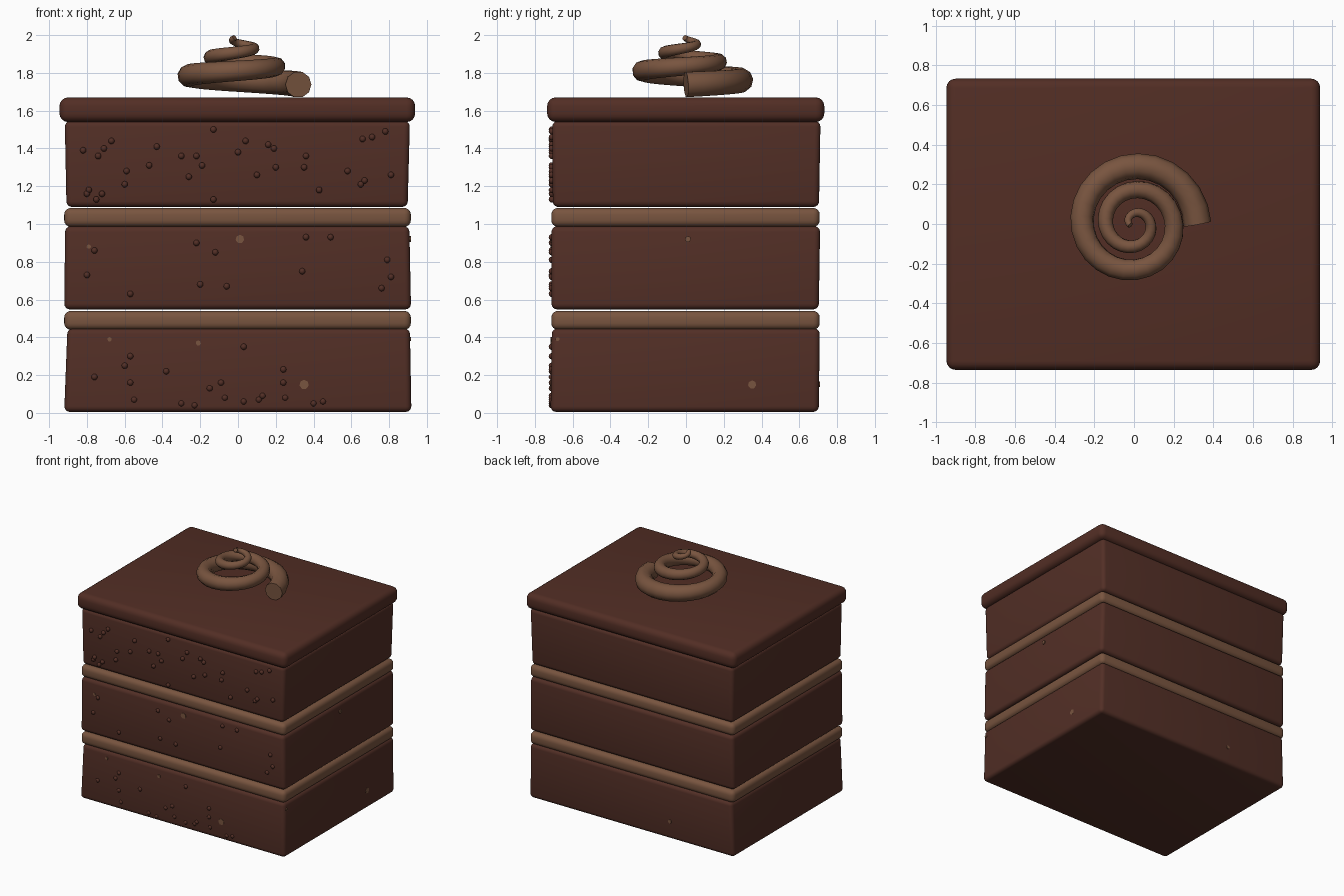
import bpy, bmesh, math
from mathutils import Matrix, Vector

if "Cube" in bpy.data.objects:
    bpy.data.objects.remove(bpy.data.objects["Cube"])


def material(name, rgb):
    m = bpy.data.materials.new(name)
    m.diffuse_color = (*rgb, 1)
    m.use_nodes = True
    m.node_tree.nodes["Principled BSDF"].inputs["Base Color"].default_value = m.diffuse_color
    return m


SPONGE = material("chocolate sponge", (0.085, 0.028, 0.019))
ICING = material("chocolate icing", (0.085, 0.027, 0.018))
CREAM = material("chocolate cream", (0.19, 0.09, 0.050))


def finish(name, bm, mat, angle=35):
    me = bpy.data.meshes.new(name)
    bmesh.ops.recalc_face_normals(bm, faces=bm.faces)
    bm.to_mesh(me)
    bm.free()
    me.materials.append(mat)
    ob = bpy.data.objects.new(name, me)
    bpy.context.collection.objects.link(ob)
    bpy.ops.object.select_all(action='DESELECT')
    ob.select_set(True)
    bpy.context.view_layer.objects.active = ob
    bpy.ops.object.shade_smooth_by_angle(angle=math.radians(angle))
    return ob


def slab(name, mat, low, high, z0, z1, bevel):
    """Rounded block; low and high are (x0, x1, y0, y1) at the bottom and top."""
    bm = bmesh.new()
    bmesh.ops.create_cube(bm, size=2)
    for v in bm.verts:
        x0, x1, y0, y1 = high if v.co.z > 0 else low
        v.co = (x1 if v.co.x > 0 else x0, y1 if v.co.y > 0 else y0,
                z1 if v.co.z > 0 else z0)
    bmesh.ops.bevel(bm, geom=bm.edges[:], offset=bevel, segments=4,
                    profile=0.5, affect='EDGES')
    return finish(name, bm, mat)


# Sponge layers, slightly uneven
slab("bottom_sponge", SPONGE, (-.92, .918, -.717, .703), (-.903, .91, -.71, .708), .005, .447, .03)
slab("middle_sponge", SPONGE, (-.92, .916, -.712, .703), (-.915, .907, -.712, .71), .548, .988, .03)
slab("top_sponge", SPONGE, (-.908, .898, -.705, .704), (-.917, .91, -.708, .712), 1.09, 1.545, .03)

# Cream fillings and icing lid
for name, z in (("lower_cream", .44), ("upper_cream", .985)):
    e = (-.92, .915, -.713, .708)
    slab(name, CREAM, e, e, z, z + .10, .035)
lid = (-.945, .938, -.735, .732)
slab("icing_lid", ICING, lid, lid, 1.54, 1.67, .045)

# Crumbs on the front face, as (x, z)
TOP = [(-.82, 1.39), (-.74, 1.36), (-.71, 1.40), (-.67, 1.44), (-.47, 1.31), (-.43, 1.41),
       (-.30, 1.36), (-.22, 1.36), (-.19, 1.31), (-.13, 1.50), (-.26, 1.25), (-.59, 1.28),
       (-.60, 1.21), (-.79, 1.18), (-.80, 1.16), (-.72, 1.16), (-.75, 1.13), (-.13, 1.13),
       (0, 1.38), (.04, 1.44), (.16, 1.42), (.19, 1.40), (.20, 1.30), (.10, 1.26),
       (.36, 1.36), (.35, 1.30), (.43, 1.18), (.58, 1.28), (.65, 1.21), (.67, 1.23),
       (.66, 1.45), (.71, 1.46), (.78, 1.49), (.81, 1.26)]
MIDDLE = [(-.76, .86), (-.80, .73), (-.57, .63), (-.22, .90), (-.12, .85), (-.20, .68),
          (-.06, .67), (.34, .75), (.36, .93), (.49, .93), (.79, .81), (.81, .72), (.76, .66)]
BOTTOM = [(-.76, .19), (-.60, .25), (-.57, .30), (-.57, .16), (-.55, .07), (-.38, .22),
          (-.30, .05), (-.23, .04), (-.15, .13), (-.09, .16), (-.07, .08), (.03, .35),
          (.03, .06), (.11, .07), (.13, .09), (.24, .16), (.25, .08), (.24, .23),
          (.40, .05), (.45, .06)]
for name, spots in (("top_crumbs", TOP), ("middle_crumbs", MIDDLE), ("bottom_crumbs", BOTTOM)):
    bm = bmesh.new()
    for x, z in spots:
        bmesh.ops.create_uvsphere(bm, u_segments=10, v_segments=6, radius=.017,
                                  matrix=Matrix.Translation((x, -.71, z)))
    finish(name, bm, SPONGE, 60)

# Thin cream specks: side position, z, radius, for each quarter turn of the cake
SPECKS = {0: [(.35, .15, .025), (.01, .92, .023), (-.79, .88, .012), (-.21, .37, .014), (-.68, .39, .012)],
          1: [(.35, .15, .022), (.01, .92, .016), (-.68, .39, .011)],
          2: [(.35, .15, .015)]}
bm = bmesh.new()
for turn, spots in SPECKS.items():
    depth = (.713, .913, .706)[turn]
    for a, z, r in spots:
        m = (Matrix.Rotation(turn * math.pi / 2, 4, 'Z') @ Matrix.Translation((a, -depth, z))
             @ Matrix.Rotation(math.pi / 2, 4, 'X'))
        bmesh.ops.create_cone(bm, cap_ends=True, segments=7, radius1=r, radius2=r,
                              depth=.008, matrix=m)
finish("cream_specks", bm, CREAM)

# Piped swirl: tapering tube on a rising spiral of two and a half turns
curve = bpy.data.curves.new("cream_swirl", 'CURVE')
curve.dimensions = '3D'
curve.bevel_depth = 1
curve.bevel_resolution = 3
curve.use_fill_caps = True
spline = curve.splines.new('POLY')
N = 64
spline.points.add(N)
for i, p in enumerate(spline.points):
    t = 2.55 * i / N
    a = 2 * math.pi * t
    r = .32 - .118 * t
    p.co = (r * math.cos(a), r * math.sin(a), 1.738 + .0975 * t, 1)
    p.radius = .07 - .0215 * t
swirl = bpy.data.objects.new("cream_swirl", curve)
bpy.context.collection.objects.link(swirl)
curve.materials.append(CREAM)
bpy.ops.object.select_all(action='DESELECT')
swirl.select_set(True)
bpy.context.view_layer.objects.active = swirl
bpy.ops.object.convert(target='MESH')
bpy.ops.object.shade_smooth_by_angle(angle=math.radians(50))
